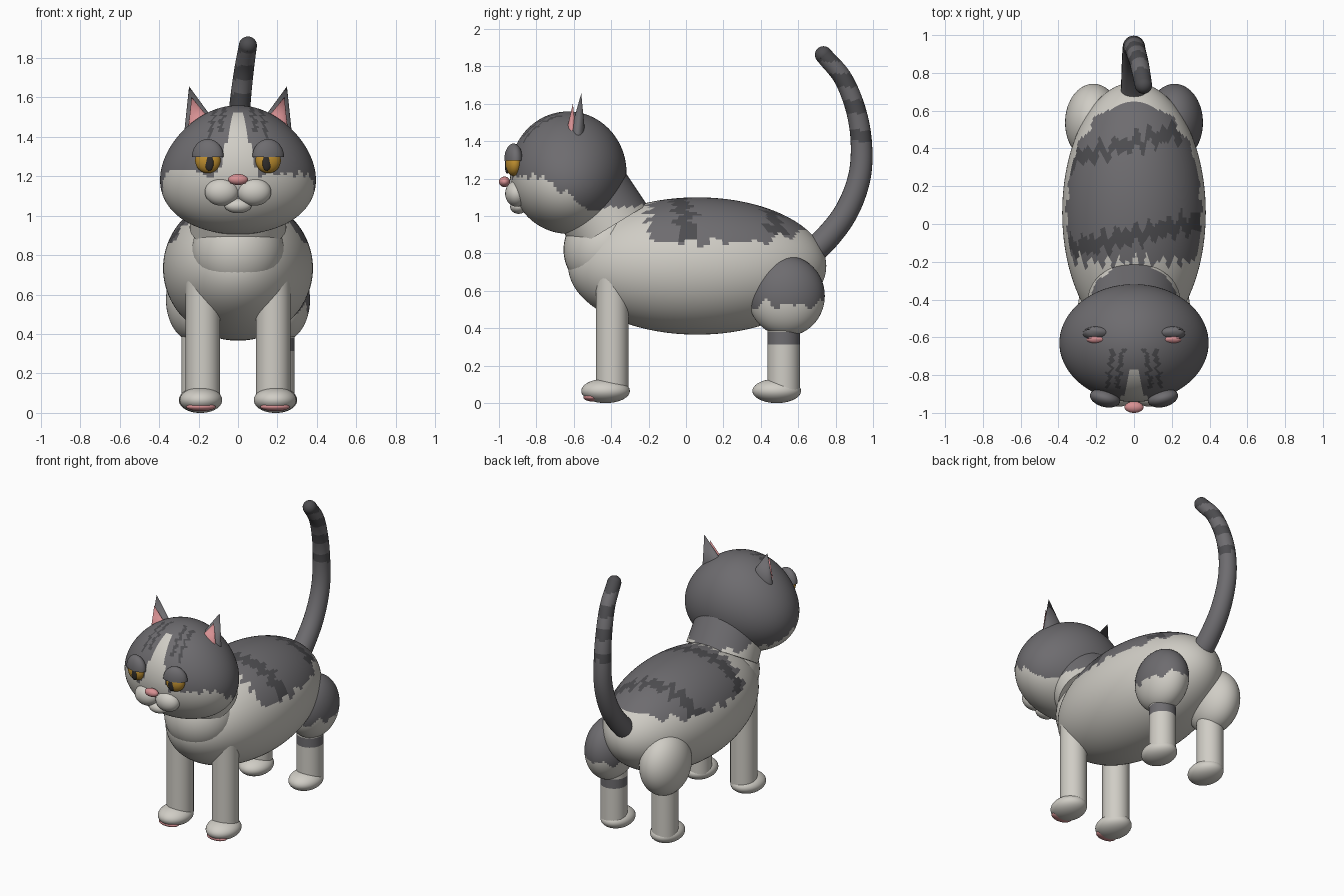
import bpy, bmesh, math
from mathutils import Vector, Matrix

if "Cube" in bpy.data.objects:
    bpy.data.objects.remove(bpy.data.objects["Cube"])


def material(name, rgb):
    m = bpy.data.materials.new(name)
    m.diffuse_color = (*rgb, 1)
    m.use_nodes = True
    m.node_tree.nodes["Principled BSDF"].inputs["Base Color"].default_value = m.diffuse_color
    return m


CREAM = material("cream_fur", (0.63, 0.61, 0.56))
GREY = material("grey_fur", (0.155, 0.15, 0.16))
DARK = material("dark_stripe", (0.075, 0.074, 0.08))
PINK = material("pink_skin", (0.68, 0.28, 0.29))
GOLD = material("gold_eye", (0.53, 0.28, 0.03))
BLACK = material("black_pupil", (0.03, 0.027, 0.025))
FUR = [CREAM, GREY, DARK]


def finish(name, bm, mats, rule=None, angle=40):
    """Colour the faces by rule and add the object with smooth shading."""
    bmesh.ops.recalc_face_normals(bm, faces=bm.faces)
    if rule:
        for f in bm.faces:
            f.material_index = rule(*f.calc_center_median())
    me = bpy.data.meshes.new(name)
    bm.to_mesh(me)
    bm.free()
    for m in mats:
        me.materials.append(m)
    ob = bpy.data.objects.new(name, me)
    bpy.context.collection.objects.link(ob)
    bpy.ops.object.select_all(action='DESELECT')
    ob.select_set(True)
    bpy.context.view_layer.objects.active = ob
    bpy.ops.object.shade_smooth_by_angle(angle=math.radians(angle))
    return ob


def ellipsoid(name, c, r, mats, rule=None, seg=40, turn=0, cut=False, shape=None):
    bm = bmesh.new()
    bmesh.ops.create_uvsphere(bm, u_segments=seg, v_segments=seg * 2 // 3, radius=1)
    if cut:  # keep the upper half and close it
        res = bmesh.ops.bisect_plane(bm, geom=bm.verts[:] + bm.edges[:] + bm.faces[:],
                                     plane_co=(0, 0, 0), plane_no=(0, 0, 1), clear_inner=True)
        bmesh.ops.holes_fill(bm, edges=[e for e in bm.edges if e.is_boundary])
    bm.transform(Matrix.LocRotScale(Vector(c), Matrix.Rotation(turn, 3, 'Z'), Vector(r)))
    if shape:
        for v in bm.verts:
            shape(v.co)
    return finish(name, bm, mats, rule)


def cone(name, a, b, r1, r2, mats, rule=None, flat=1.0, seg=32, rings=1):
    """Cylinder or cone from a to b; flat squashes it front to back."""
    a, b = Vector(a), Vector(b)
    d = b - a
    bm = bmesh.new()
    bmesh.ops.create_cone(bm, cap_ends=True, segments=seg, radius1=r1, radius2=r2, depth=d.length)
    if rings > 1:
        sides = [e for e in bm.edges if abs(e.verts[0].co.z - e.verts[1].co.z) > 1e-4]
        bmesh.ops.subdivide_edges(bm, edges=sides, cuts=rings - 1, use_grid_fill=True)
    rot = Vector((0, 0, 1)).rotation_difference(d)
    bm.transform(Matrix.LocRotScale((a + b) / 2, rot, Vector((1, flat, 1))))
    return finish(name, bm, mats, rule)


def jag(t, f, amp):
    """Zigzag offset for ragged fur edges."""
    return amp * (2 * abs((t * f) % 1 - 0.5) + 0.5 * math.sin(t * f * 9) - 0.5)


# Body with a grey saddle and two dark slanting stripes
def body_rule(x, y, z):
    edge = 0.86 + jag(y, 6, 0.03) + 0.25 * max(0, y - 0.4)
    front = -0.2 + jag(x, 14, 0.05)
    if z < edge or y < front or y > 0.69:
        return 0
    s1 = y - (-0.06 + 0.21 * x + jag(x, 12, 0.04))
    s2 = y - (0.43 + 0.26 * x + jag(x, 11, 0.05))
    return 2 if abs(s1) < 0.045 or abs(s2) < 0.04 else 1


ellipsoid("body", (0, 0.06, 0.733), (0.38, 0.69, 0.367), FUR, body_rule, seg=120)
ellipsoid("chest", (0, -0.42, 0.82), (0.235, 0.235, 0.235), [CREAM])
cone("neck", (0, -0.405, 0.94), (0, -0.53, 1.145), 0.245, 0.235, FUR,
     lambda x, y, z: 1 if z > 1.05 + jag(x, 8, 0.02) else 0, flat=0.94, seg=64, rings=12)


# Head with fuller cheeks, grey cap, cream blaze and forehead stripes
def cheeks(co):
    co.x *= 1 - 0.5 * (co.z - 1.232)


def head_rule(x, y, z):
    ax = abs(x)
    t = min(1, max(0, (y + 0.78) / 0.26))
    if z < 1.215 - 0.18 * t + jag(x + y, 8, 0.025):
        return 0
    if y < -0.7 and z < 1.525 and ax < 0.022 + (1.53 - z) * 0.24:
        return 0
    if -0.87 < y < -0.66 and z > 1.36:
        spread = 0.06 + (y + 0.66) * -0.15
        wave = jag(y, 17, 0.014)
        if abs(ax - spread - wave) < 0.012 or abs(ax - spread - 0.05 + wave) < 0.011:
            return 2
    return 1


ellipsoid("head", (0, -0.63, 1.232), (0.39, 0.312, 0.327), FUR, head_rule, seg=120, shape=cheeks)

# Muzzle
ellipsoid("chin", (0, -0.895, 1.05), (0.068, 0.045, 0.038), [CREAM])
ellipsoid("nose", (0, -0.97, 1.183), (0.05, 0.03, 0.028), [PINK])

for s, side in ((-1, "left"), (1, "right")):
    ellipsoid("muzzle_" + side, (s * 0.082, -0.905, 1.12), (0.086, 0.062, 0.07), [CREAM])

    # Eyes with heavy lids
    ellipsoid("eye_" + side, (s * 0.153, -0.922, 1.28), (0.065, 0.042, 0.065), [GOLD], turn=s * 0.2)
    ellipsoid("pupil_" + side, (s * 0.146, -0.956, 1.27), (0.023, 0.012, 0.043), [BLACK],
              seg=24, turn=s * 0.2)
    ellipsoid("eyelid_" + side, (s * 0.153, -0.922, 1.298), (0.082, 0.047, 0.09), [GREY],
              turn=s * 0.25, cut=True)

    # Ears
    cone("ear_" + side, (s * 0.19, -0.58, 1.44), (s * 0.248, -0.56, 1.655), 0.086, 0,
         [GREY], flat=0.48)
    cone("inner_ear_" + side, (s * 0.19, -0.613, 1.45), (s * 0.235, -0.605, 1.6), 0.066, 0,
         [PINK], flat=0.4)

    # Front legs
    cone("front_leg_" + side, (s * 0.178, -0.395, 0.07), (s * 0.178, -0.395, 0.75),
         0.0875, 0.0875, [CREAM])
    ellipsoid("front_paw_" + side, (s * 0.188, -0.43, 0.065), (0.108, 0.13, 0.065), [CREAM])
    ellipsoid("paw_pad_" + side, (s * 0.188, -0.503, 0.031), (0.075, 0.046, 0.022), [PINK], seg=24)

    # Back legs, with grey markings on the right one only
    right = s > 0
    ellipsoid("thigh_" + side, (s * 0.215, 0.537, 0.573), (0.15, 0.205, 0.215), FUR,
              lambda x, y, z: 1 if right and z > 0.525 + jag(y, 7, 0.03) else 0, seg=72)
    cone("back_leg_" + side, (s * 0.2, 0.522, 0.07), (s * 0.2, 0.522, 0.46), 0.0875, 0.0875, FUR,
         lambda x, y, z: 1 if right and 0.31 < z < 0.375 else 0, rings=24)
    ellipsoid("back_paw_" + side, (s * 0.195, 0.485, 0.065), (0.105, 0.13, 0.065), [CREAM])

# Tail swept along a smooth path, banded near the tip
PATH = [Vector(p) for p in ((0, 0.62, 0.77), (0, 0.74, 0.87), (0, 0.855, 1.02), (0, 0.925, 1.2),
                            (0, 0.938, 1.38), (0.01, 0.91, 1.56), (0.03, 0.84, 1.735),
                            (0.05, 0.735, 1.862))]


def on_path(u):
    i = min(int(u), len(PATH) - 2)
    t = u - i
    p1, p2 = PATH[i], PATH[i + 1]
    p0 = PATH[i - 1] if i else 2 * p1 - p2
    p3 = PATH[i + 2] if i + 2 < len(PATH) else 2 * p2 - p1
    return 0.5 * (2 * p1 + (p2 - p0) * t + (2 * p0 - 5 * p1 + 4 * p2 - p3) * t * t
                  + (3 * p1 - p0 - 3 * p2 + p3) * t ** 3)


def tail_rule(x, y, z):
    bands = ((1.40, 1.46), (1.55, 1.62), (1.69, 1.76), (1.825, 2))
    return 2 if y < 0.99 and any(a < z < b for a, b in bands) else 1


N, SIDES, LAST = 84, 24, len(PATH) - 1
bm = bmesh.new()
rings = []
for k in range(N + 1):
    u = LAST * k / N
    p = on_path(u)
    tan = (on_path(min(u + 0.01, LAST)) - on_path(max(u - 0.01, 0))).normalized()
    up = tan.cross(Vector((1, 0, 0))).normalized()
    across = up.cross(tan)
    r = 0.072 - 0.026 * k / N
    rings.append([bm.verts.new(p + r * (math.cos(a) * across + math.sin(a) * up))
                  for a in (math.tau * j / SIDES for j in range(SIDES))])
for a, b in zip(rings, rings[1:]):
    for j in range(SIDES):
        bm.faces.new((a[j], a[(j + 1) % SIDES], b[(j + 1) % SIDES], b[j]))
bm.faces.new(rings[0])
bm.faces.new(rings[-1])
finish("tail", bm, FUR, tail_rule)
ellipsoid("tail_tip", PATH[-1], (0.046, 0.046, 0.046), [DARK], seg=24)
